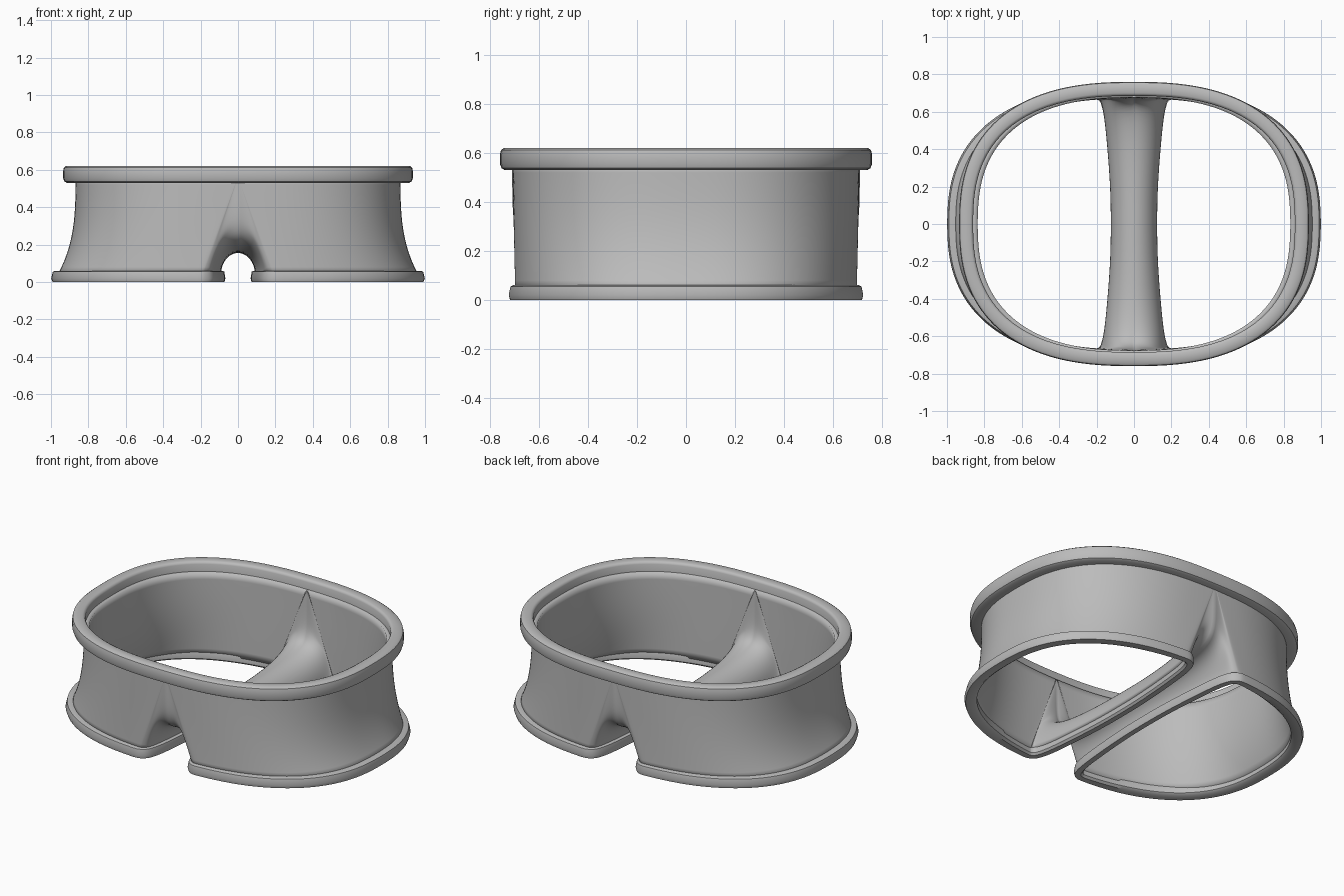
import bpy
from math import sin, cos, pi, radians
from mathutils import Vector

cube = bpy.data.objects.get("Cube")
if cube:
    bpy.data.objects.remove(cube, do_unlink=True)

grey = bpy.data.materials.new("plain grey")
grey.use_nodes = True
COLOUR = (0.5, 0.5, 0.5, 1)
grey.diffuse_color = COLOUR
grey.node_tree.nodes["Principled BSDF"].inputs["Base Color"].default_value = COLOUR


def make_object(name, verts, faces, mirror=False):
    mesh = bpy.data.meshes.new(name)
    mesh.from_pydata(verts, [], faces)
    mesh.materials.append(grey)
    obj = bpy.data.objects.new(name, mesh)
    bpy.context.collection.objects.link(obj)
    bpy.ops.object.select_all(action='DESELECT')
    obj.select_set(True)
    bpy.context.view_layer.objects.active = obj
    bpy.ops.object.shade_smooth_by_angle(angle=radians(40))
    if mirror:
        mod = obj.modifiers.new("Mirror", 'MIRROR')
        mod.merge_threshold = 0.0005
    return obj


def oval(a, b, angle):
    """Point on a squarish oval."""
    c, s = cos(angle), sin(angle)
    power = lambda v: abs(v) ** 0.8 * (1 if v > 0 else -1)
    return a * power(c), b * power(s)


def grid_faces(columns, rows, close_rows=False):
    """Quads of a closed strip of columns; each column holds its rows in turn."""
    faces = []
    for i in range(columns):
        j = (i + 1) % columns
        for r in range(rows if close_rows else rows - 1):
            q = (r + 1) % rows
            faces.append((i * rows + r, i * rows + q, j * rows + q, j * rows + r))
    return faces


def smooth_loop(points):
    """One cubic spline refinement of a closed control loop."""
    out = []
    for i, p in enumerate(points):
        a, b = points[i - 1], points[(i + 1) % len(points)]
        out += [(a + p * 6 + b) / 8, (p + b) / 2]
    return out


def sweep(name, loop, section, scale=lambda p: 1, mirror=False):
    """Carry an (outward, height) section around a counter-clockwise flat loop."""
    verts = []
    for i, p in enumerate(loop):
        d = loop[(i + 1) % len(loop)] - loop[i - 1]
        out = Vector((d.y, -d.x)).normalized() * scale(p)
        verts += [(p.x + out.x * o, p.y + out.y * o, z) for o, z in section]
    return make_object(name, verts, grid_faces(len(loop), len(section), True), mirror)


# Control pairs for one leg: upper x, y, z, lower x, y and a shape weight
# (negative flares the side, positive arches the crotch)
WAIST_Z, HEM_Z, ARC = 0.56, 0.04, 28
controls = []
for k in range(ARC + 1):
    u = 2 * k / ARC - 1
    ux, uy = oval(0.87, 0.71, u * pi / 2)
    lx, ly = oval(0.965, 0.705, u * radians(82))
    controls.append(Vector((max(ux, 0) if abs(u) < 1 else 0, uy, WAIST_Z, lx, ly, u * u - 1)))
seam = [
    (0.71, WAIST_Z, 0.185, 0.695, 0), (0.71, WAIST_Z, 0.17, 0.688, 0),
    (0.71, 0.38, 0.155, 0.675, 0.3), (0.70, 0.28, 0.14, 0.64, 0.7),
    (0.65, 0.205, 0.125, 0.57, 1), (0.46, 0.165, 0.11, 0.42, 1),
    (0.20, 0.155, 0.093, 0.20, 1), (0, 0.155, 0.09, 0, 1),
]
for y, z, lx, ly, w in seam:
    controls.append(Vector((0, y, z, lx, ly, w)))
for y, z, lx, ly, w in reversed(seam[:-1]):
    controls.append(Vector((0, -y, z, lx, -ly, w)))
leg = smooth_loop(smooth_loop(controls))

# Body: each leg lofted from waist and crotch seam down to its hem
ROWS = 14
verts = []
for ux, uy, uz, lx, ly, w in leg:
    for r in range(ROWS):
        t = r / (ROWS - 1)
        across, down = t ** (1 + 2 * max(-w, 0)), t
        if w > 0:
            across += (sin(t * pi / 2) - across) * w
            down += (1 - cos(t * pi / 2) - down) * w
        verts.append((ux + (lx - ux) * across, uy + (ly - uy) * across,
                      uz + (HEM_Z - uz) * down))
body = make_object("body", verts, grid_faces(len(leg), ROWS), mirror=True)
weld = body.modifiers.new("Weld", 'WELD')
weld.merge_threshold = 0.0005
solid = body.modifiers.new("Solidify", 'SOLIDIFY')
solid.thickness = 0.033
solid.offset = -1

# Leg cuffs, slimmer along the crotch
cuff_section = [(0.012, 0.06), (0.026, 0.055), (0.035, 0.02), (0.028, 0),
                (-0.02, 0), (-0.035, 0.012), (-0.035, 0.05), (-0.03, 0.06)]
hem = [Vector((p[3], p[4])) for p in leg]
sweep("leg_cuffs", hem, cuff_section[::-1][::-1],
      lambda p: 0.6 + 0.4 * min(1, p.x / 0.5), mirror=True)

# Waistband
band_section = [(-0.015, 0.62), (-0.004, 0.612), (0, 0.595), (0, 0.555), (-0.006, 0.538),
                (-0.02, 0.53), (-0.075, 0.53), (-0.075, 0.605), (-0.07, 0.615), (-0.06, 0.62)]
waist = [Vector(oval(0.935, 0.76, 2 * pi * (k + 0.5) / 128)) for k in range(128)]
sweep("waistband", waist, band_section)
